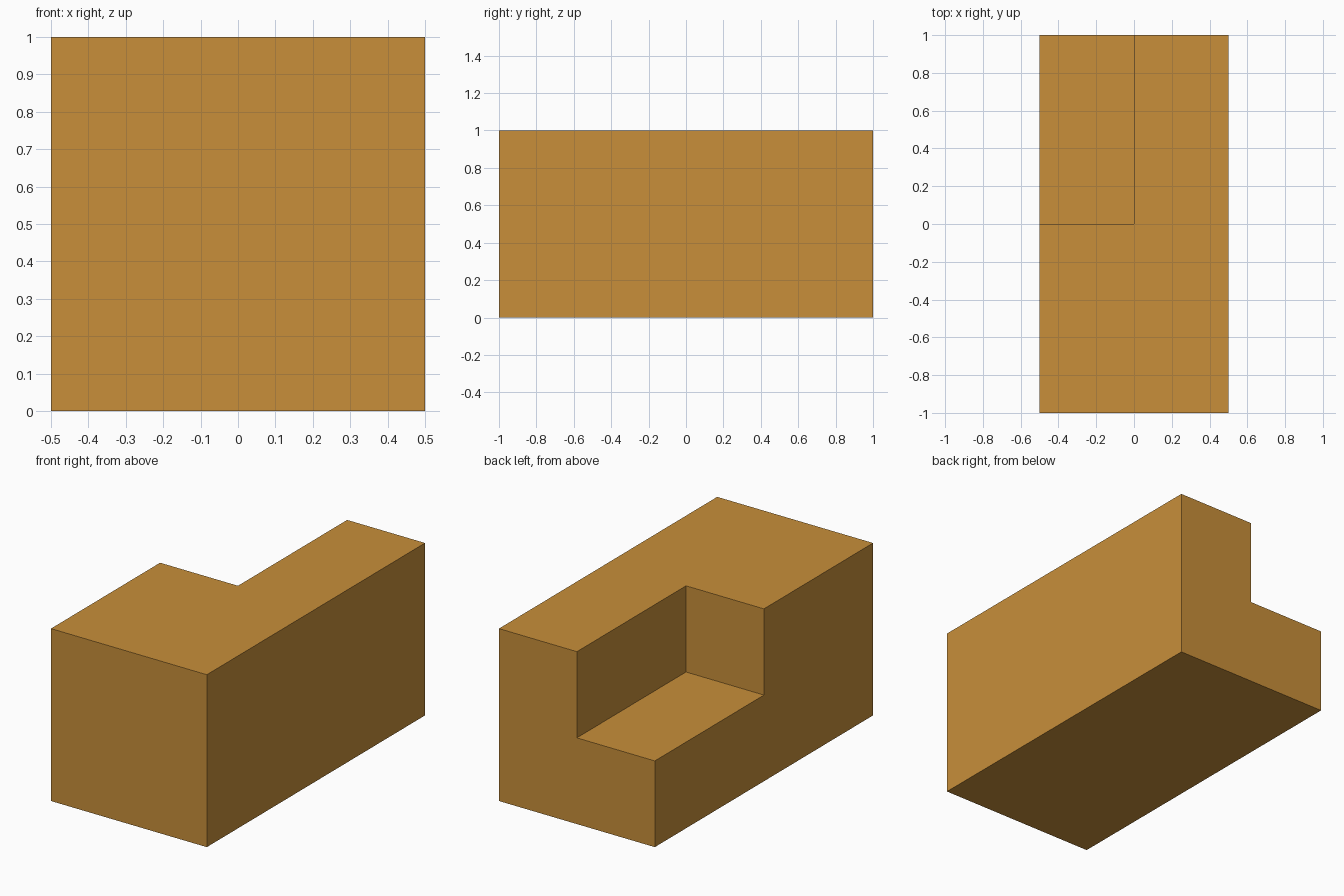
import bpy

# Remove the default cube
default = bpy.data.objects.get("Cube")
if default:
    bpy.data.objects.remove(default, do_unlink=True)

# Single flat colour
ochre = bpy.data.materials.new("ochre")
ochre.use_nodes = True
colour = (0.58, 0.275, 0.042, 1.0)
ochre.diffuse_color = colour
ochre.node_tree.nodes["Principled BSDF"].inputs["Base Color"].default_value = colour


def box(name, low, high):
    """Axis-aligned box between two corners."""
    centre = [(a + b) / 2 for a, b in zip(low, high)]
    bpy.ops.mesh.primitive_cube_add(size=1, location=centre)
    obj = bpy.context.object
    obj.name = name
    obj.scale = [b - a for a, b in zip(low, high)]
    bpy.ops.object.transform_apply(location=True, rotation=False, scale=True)
    obj.data.materials.append(ochre)
    return obj


# Long block, and an oversized cutter for its upper back right corner
block = box("notched_block", (-0.5, -1, 0), (0.5, 1, 1))
cutter = box("notch_cutter", (-1, 0, 0.5), (0, 1.5, 1.5))
cutter.hide_render = True

# Cut the notch, then discard the cutter
notch = block.modifiers.new("notch", "BOOLEAN")
notch.operation = "DIFFERENCE"
notch.solver = "EXACT"
notch.object = cutter
bpy.context.view_layer.objects.active = block
bpy.ops.object.modifier_apply(modifier=notch.name)
bpy.data.objects.remove(cutter, do_unlink=True)
